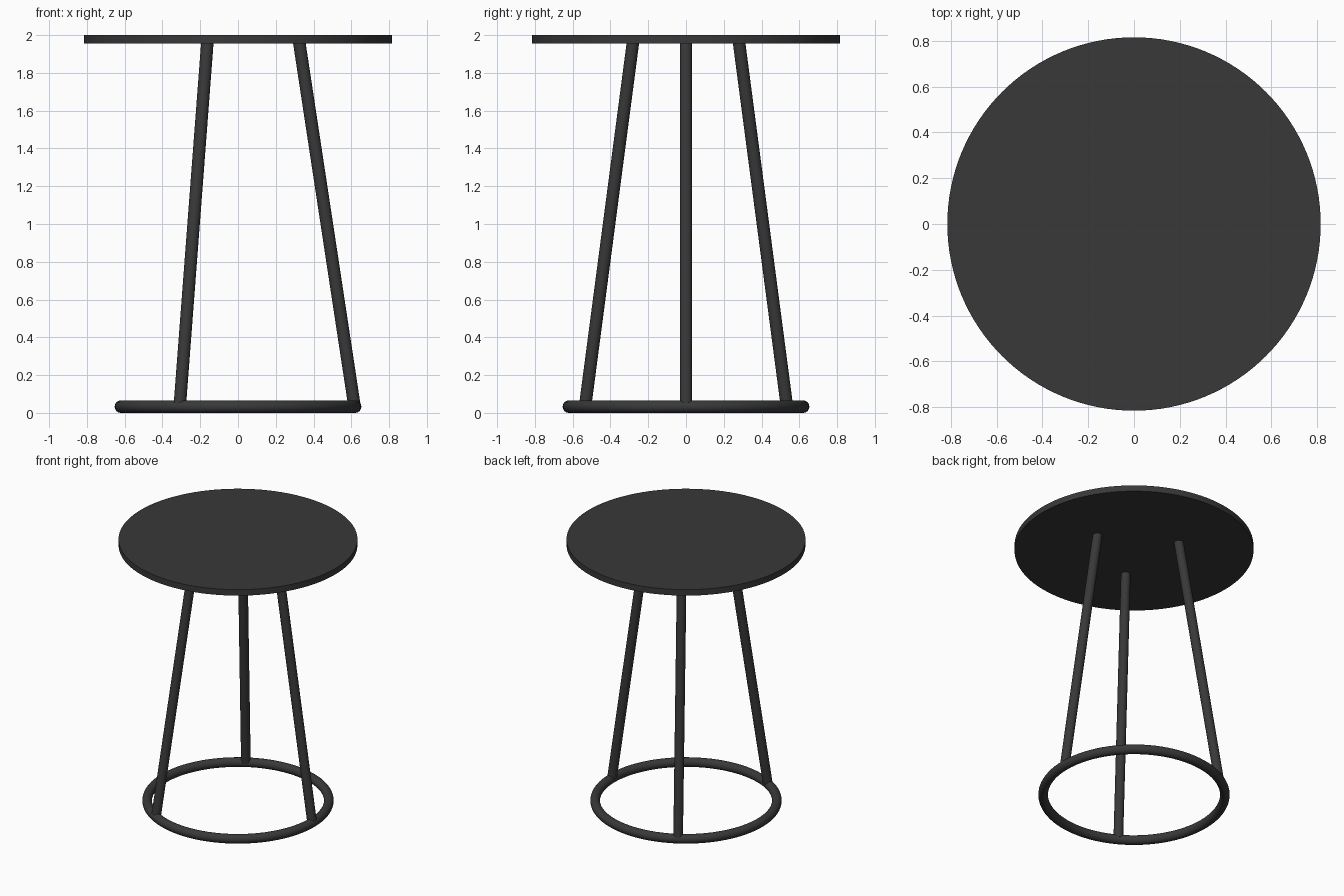
import bpy
from math import cos, sin, tau
from mathutils import Vector

if "Cube" in bpy.data.objects:
    bpy.data.objects.remove(bpy.data.objects["Cube"])

dark = bpy.data.materials.new("dark_metal")
dark.diffuse_color = (0.04, 0.04, 0.04, 1)
dark.use_nodes = True
dark.node_tree.nodes["Principled BSDF"].inputs["Base Color"].default_value = dark.diffuse_color


def finish(name):
    ob = bpy.context.object
    ob.name = name
    ob.data.materials.append(dark)
    bpy.ops.object.shade_smooth_by_angle()


def rod(name, a, b, radius):
    a, b = Vector(a), Vector(b)
    d = b - a
    bpy.ops.mesh.primitive_cylinder_add(
        vertices=32, radius=radius, depth=d.length, location=(a + b) / 2,
        rotation=d.to_track_quat('Z', 'Y').to_euler())
    finish(name)


# Round table top
bpy.ops.mesh.primitive_cylinder_add(vertices=128, radius=0.815, depth=0.045,
                                    location=(0, 0, 1.9775))
finish("table_top")

# Floor ring
bpy.ops.mesh.primitive_torus_add(major_segments=96, minor_segments=24,
                                 major_radius=0.62, minor_radius=0.033,
                                 location=(0, 0, 0.033))
finish("floor_ring")

# Three splayed legs, from the ring to the underside of the top
for i in range(3):
    c, s = cos(i * tau / 3), sin(i * tau / 3)
    rod(f"leg_{i + 1}", (0.616 * c, 0.616 * s, 0.04),
        (0.324 * c, 0.324 * s, 1.963), 0.033)
